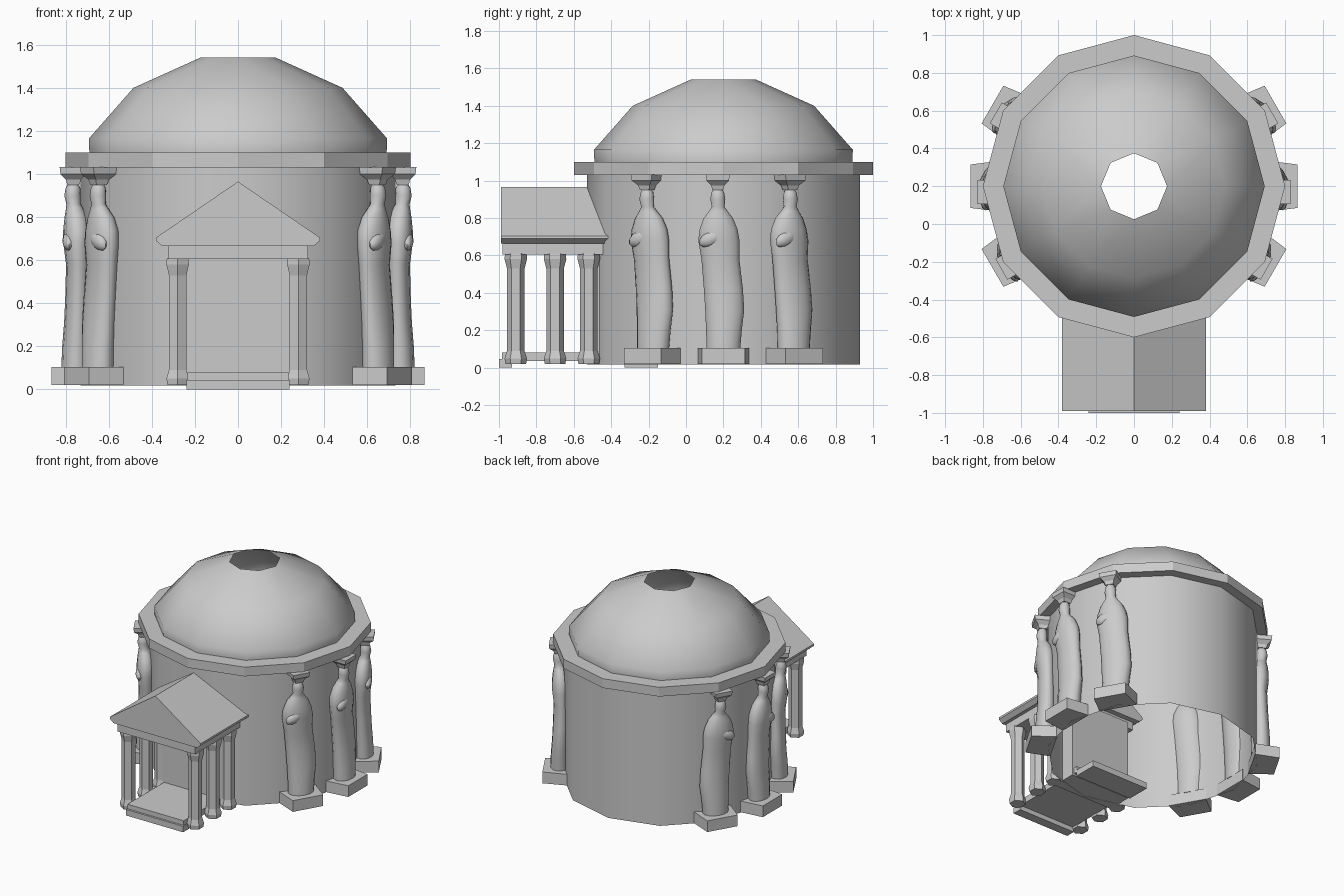
import bpy, bmesh, math
from math import sin, cos, pi, radians
from mathutils import Matrix, Vector

if "Cube" in bpy.data.objects:
    bpy.data.objects.remove(bpy.data.objects["Cube"])

stone = bpy.data.materials.new("grey stone")
stone.use_nodes = True
stone.diffuse_color = (0.6, 0.6, 0.6, 1)
stone.node_tree.nodes["Principled BSDF"].inputs["Base Color"].default_value = (0.6, 0.6, 0.6, 1)

HALL = Matrix.Translation((0, 0.2, 0))   # centre of the round hall


def finish(name, bm, matrix=None, smooth=None):
    if matrix:
        bm.transform(matrix)
    bmesh.ops.recalc_face_normals(bm, faces=bm.faces[:])
    mesh = bpy.data.meshes.new(name)
    bm.to_mesh(mesh)
    bm.free()
    mesh.materials.append(stone)
    if smooth:
        mesh.shade_smooth()
        mesh.set_sharp_from_angle(angle=radians(smooth))
    obj = bpy.data.objects.new(name, mesh)
    bpy.context.collection.objects.link(obj)
    return obj


def ring(n, rx, ry, z, cx=0, cy=0, turn=0):
    return [(cx + rx * cos(turn + 2 * pi * i / n),
             cy + ry * sin(turn + 2 * pi * i / n), z) for i in range(n)]


def loft(rings, caps=True, closed=False):
    """Skin a stack of equal rings."""
    bm = bmesh.new()
    loops = [[bm.verts.new(p) for p in r] for r in rings]
    pairs = list(zip(loops, loops[1:]))
    if closed:
        pairs.append((loops[-1], loops[0]))
    for a, b in pairs:
        n = len(a)
        for i in range(n):
            j = (i + 1) % n
            bm.faces.new((a[i], a[j], b[j], b[i]))
    if caps and not closed:
        bm.faces.new(loops[0][::-1])
        bm.faces.new(loops[-1])
    return bm


def box(name, x, y, z):
    """Box from (low, high) pairs."""
    rect = [(x[0], y[0]), (x[1], y[0]), (x[1], y[1]), (x[0], y[1])]
    return finish(name, loft([[(a, b, h) for a, b in rect] for h in z]))


# Round hall: open drum, cornice ring and dome with an eight-sided opening
finish("drum_wall", loft([ring(12, 0.73, 0.73, z) for z in (0.018, 1.03)], caps=False),
       HALL, smooth=60)
cornice = [(0.69, 1.03), (0.8, 1.03), (0.8, 1.1), (0.69, 1.1)]
finish("cornice", loft([ring(12, r, r, z) for r, z in cornice], closed=True), HALL)

dome = loft([ring(12, r, r, z) for r, z in ((0.69, 1.1), (0.692, 1.165), (0.485, 1.4))], caps=False)
rim = [e for e in dome.edges if e.is_boundary and e.verts[0].co.z > 1.3]
top = [dome.verts.new(p) for p in ring(8, 0.175, 0.175, 1.54)]
rim += [dome.edges.new((top[i], top[(i + 1) % 8])) for i in range(8)]
bmesh.ops.bridge_loops(dome, edges=rim)
finish("dome", dome, HALL, smooth=80)

# Porch: floor, steps, back wall, entablature and gabled roof
box("porch_floor", (-0.235, 0.235), (-0.985, -0.33), (0.035, 0.08))
box("front_step", (-0.24, 0.24), (-1.0, -0.93), (0, 0.045))
box("inner_step", (-0.24, 0.24), (-0.33, -0.15), (0, 0.045))
box("doorway_block", (-0.25, 0.25), (-0.55, -0.36), (0.02, 0.62))
box("entablature", (-0.325, 0.325), (-0.98, -0.4), (0.605, 0.67))
gable = [(-0.35, 0.665), (0.35, 0.665), (0.38, 0.69), (0.38, 0.705), (0, 0.965),
         (-0.38, 0.705), (-0.38, 0.69)]
finish("porch_roof", loft([[(x, y, z) for x, z in gable] for y in (-0.99, -0.36)]))

# Porch columns: six sides, flared at both ends
column = [(0.055, 0.02), (0.06, 0.05), (0.047, 0.09), (0.047, 0.53), (0.06, 0.58), (0.058, 0.61)]
for side, x in (("left", 0.28), ("right", -0.28)):
    for n, y in enumerate((-0.91, -0.7, -0.52)):
        finish(f"porch_column_{side}_{n + 1}",
               loft([ring(6, r, r, z, x, y, pi / 2) for r, z in column]))

# Robed statue: height, sideways centre, half width, half depth, outward centre
robe = [(0.1, 0, 0.092, 0.068, 0.752),
        (0.2, 0.003, 0.098, 0.066, 0.75),
        (0.31, 0.007, 0.107, 0.062, 0.745),
        (0.42, 0, 0.107, 0.06, 0.742),
        (0.58, -0.016, 0.104, 0.058, 0.74),
        (0.68, -0.024, 0.113, 0.066, 0.745),
        (0.74, -0.026, 0.104, 0.066, 0.745),
        (0.8, -0.027, 0.08, 0.055, 0.75),
        (0.835, -0.027, 0.052, 0.042, 0.757),
        (0.86, -0.028, 0.035, 0.033, 0.763),
        (0.9, -0.03, 0.041, 0.038, 0.768),
        (0.935, -0.03, 0.035, 0.034, 0.766),
        (0.96, -0.03, 0.022, 0.022, 0.764)]
plinth = [(0.69, -0.137), (0.865, -0.115), (0.865, 0.115), (0.69, 0.137)]
capital = [(0.04, 0.95), (0.05, 0.975), (0.085, 1.0), (0.09, 1.032)]

for side, flip in (("left", 1), ("right", -1)):
    for n, angle in enumerate((-30, 0, 30)):
        place = HALL @ Matrix.Diagonal((flip, 1, 1, 1)) @ Matrix.Rotation(radians(angle), 4, "Z")
        tag = f"{side}_{n + 1}"
        finish(f"statue_plinth_{tag}",
               loft([[(r, t, z) for r, t in plinth] for z in (0.02, 0.105)]), place)
        finish(f"statue_body_{tag}",
               loft([ring(14, hd, ht, z, r, t) for z, t, ht, hd, r in robe]), place, smooth=60)
        finish(f"statue_capital_{tag}",
               loft([ring(4, s, s, z, 0.764, -0.03, pi / 4) for s, z in capital]), place)
        # Folded forearm across the chest
        arm = bmesh.new()
        shape = (Matrix.Translation((0.785, -0.065, 0.69)) @ Matrix.Rotation(radians(25), 4, "X")
                 @ Matrix.Diagonal((0.03, 0.07, 0.04, 1)))
        bmesh.ops.create_uvsphere(arm, u_segments=10, v_segments=6, radius=1, matrix=shape)
        finish(f"statue_forearm_{tag}", arm, place, smooth=60)
